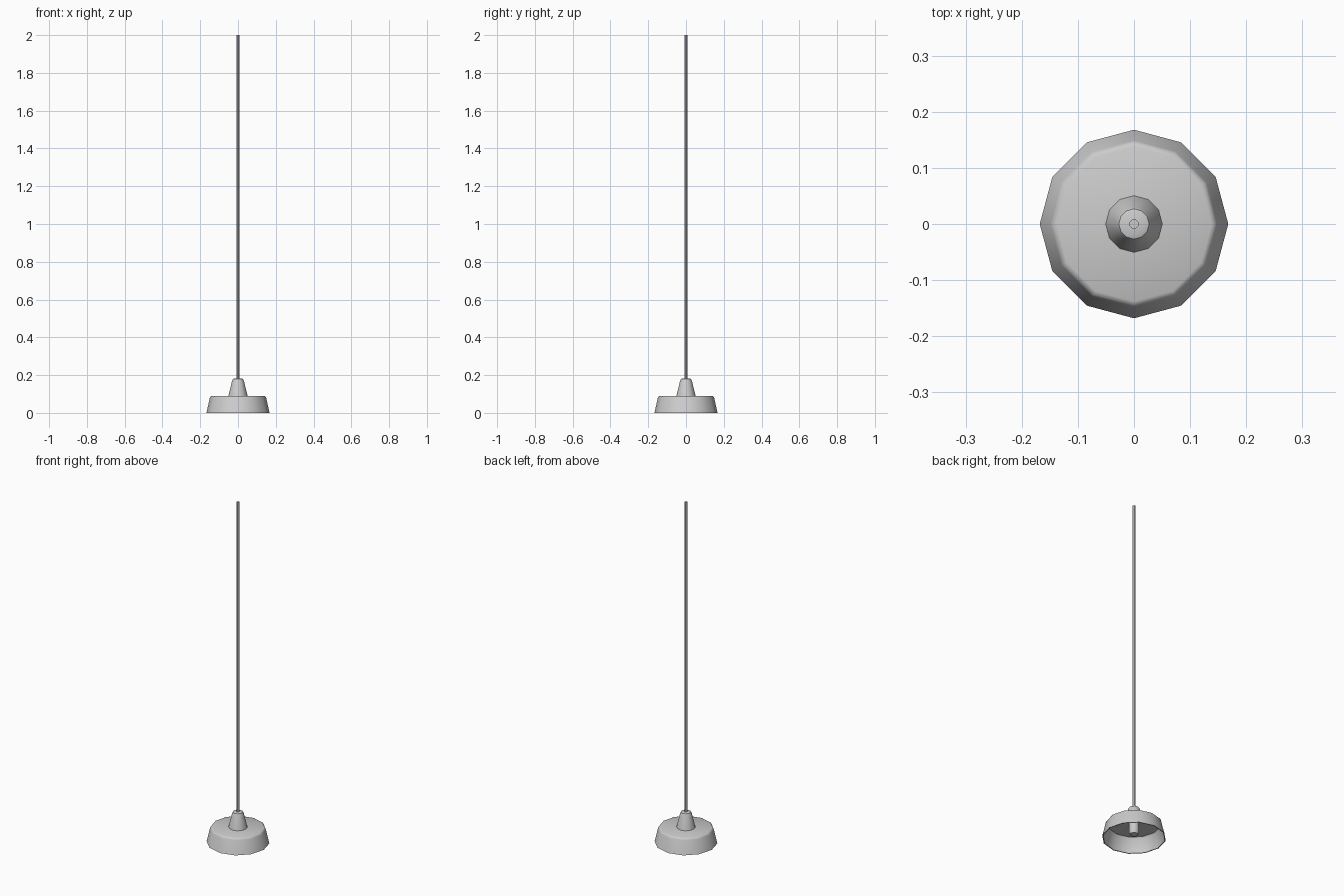
import bpy, bmesh, math

if "Cube" in bpy.data.objects:
    bpy.data.objects.remove(bpy.data.objects["Cube"])


def lathe(name, profile, sides, closed=False, offset=0.0):
    """Revolve (radius, z) points around z; radius 0 makes a pole."""
    bm = bmesh.new()
    rings = []
    for r, z in profile:
        if r == 0:
            rings.append([bm.verts.new((0, 0, z))] * sides)
        else:
            angles = [math.tau * i / sides + offset for i in range(sides)]
            rings.append([bm.verts.new((r * math.cos(a), r * math.sin(a), z)) for a in angles])
    pairs = list(zip(rings, rings[1:]))
    if closed:
        pairs.append((rings[-1], rings[0]))
    for lo, hi in pairs:
        if lo is hi or lo[0] is lo[1] and hi[0] is hi[1]:
            continue
        for i in range(sides):
            j = (i + 1) % sides
            quad = list(dict.fromkeys((lo[i], lo[j], hi[j], hi[i])))
            bm.faces.new(quad)
    bmesh.ops.recalc_face_normals(bm, faces=bm.faces)
    mesh = bpy.data.meshes.new(name)
    bm.to_mesh(mesh)
    bm.free()
    obj = bpy.data.objects.new(name, mesh)
    bpy.context.collection.objects.link(obj)
    bpy.ops.object.select_all(action='DESELECT')
    obj.select_set(True)
    bpy.context.view_layer.objects.active = obj
    bpy.ops.object.shade_smooth_by_angle(angle=math.radians(40))
    return obj


# Hollow twelve-sided shade: outer wall, softened shoulder, then inner wall
lathe("shade", [(0, 0.09), (0.138, 0.09), (0.145, 0.087), (0.149, 0.08),
                (0.166, 0.005), (0.168, 0.0), (0.163, 0.0),
                (0.145, 0.077), (0.138, 0.084), (0, 0.084)], 12)

# Tapered fitting on top of the shade
lathe("cap", [(0, 0.088), (0.051, 0.088), (0.031, 0.171),
              (0.027, 0.179), (0.022, 0.181), (0, 0.181)], 12)

# Bulb hanging inside the shade
lathe("bulb", [(0, 0.085), (0.027, 0.085), (0.027, 0.03),
               (0.022, 0.021), (0, 0.018)], 12)

# Long suspension cable
lathe("cable", [(0, 0.175), (0.0085, 0.175), (0.0085, 2.0), (0, 2.0)], 8, offset=math.pi / 8)
